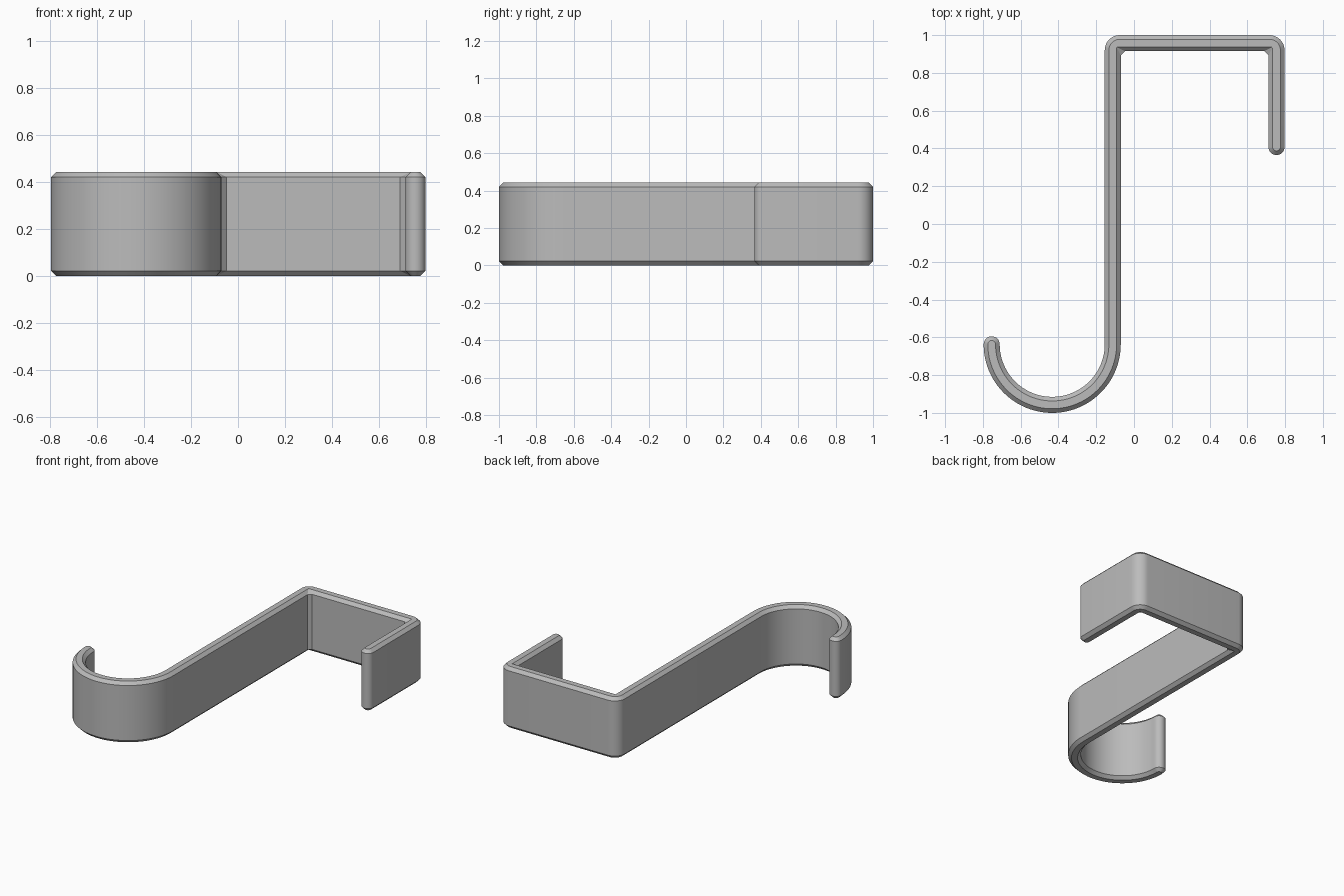
import bpy
import bmesh
from math import sin, cos, radians

cube = bpy.data.objects.get("Cube")
if cube:
    bpy.data.objects.remove(cube, do_unlink=True)

HEIGHT = 0.442
HALF = 0.0425        # half the strip thickness
BEVEL = 0.022        # edge chamfer
CORNER = 0.08        # outer corner radius
HOOK_X, HOOK_Y = -0.433, -0.637
HOOK_R = 0.3205      # hook centreline radius
STEM_X = HOOK_X + HOOK_R
BAR_Y = 1 - HALF
LIP_X = 0.797 - HALF
LIP_END = 0.365 + HALF


def arc(cx, cy, r, start, end, steps):
    angles = [radians(start + (end - start) * i / steps) for i in range(steps + 1)]
    return [(cx + r * cos(a), cy + r * sin(a)) for a in angles]


def outline(inset):
    """Closed strip outline, shrunk by inset."""
    h = HALF - inset
    c = BEVEL - inset
    r = CORNER - inset
    corner_y = 1 - CORNER
    pts = arc(HOOK_X, HOOK_Y, HOOK_R - h, 180, 360, 48)                    # hook inside
    pts += arc(STEM_X - HALF + CORNER, corner_y, r, 180, 90, 12)           # outer corners
    pts += arc(LIP_X + HALF - CORNER, corner_y, r, 90, 0, 12)
    pts += arc(LIP_X, LIP_END, h, 0, -180, 16)                             # lip end
    pts += [(LIP_X - h, BAR_Y - h - c), (LIP_X - h - c, BAR_Y - h)]        # inner corners
    pts += [(STEM_X + h + c, BAR_Y - h), (STEM_X + h, BAR_Y - h - c)]
    pts += arc(HOOK_X, HOOK_Y, HOOK_R + h, 360, 180, 48)                   # hook outside
    pts += arc(HOOK_X - HOOK_R, HOOK_Y, h, 180, 0, 16)[1:-1]               # hook tip
    return pts


# Strip: four stacked outlines, walls between them, caps on both ends
bm = bmesh.new()
levels = [(BEVEL, 0), (0, BEVEL), (0, HEIGHT - BEVEL), (BEVEL, HEIGHT)]
rings = [[bm.verts.new((x, y, z)) for x, y in outline(inset)] for inset, z in levels]
for low, high in zip(rings, rings[1:]):
    for i in range(len(low)):
        j = (i + 1) % len(low)
        bm.faces.new((low[i], low[j], high[j], high[i]))
bm.faces.new(rings[0])
bm.faces.new(rings[-1])
bmesh.ops.remove_doubles(bm, verts=bm.verts, dist=0.0001)
bmesh.ops.recalc_face_normals(bm, faces=bm.faces)
mesh = bpy.data.meshes.new("hook_strip")
bm.to_mesh(mesh)
bm.free()

hook = bpy.data.objects.new("hook_strip", mesh)
bpy.context.collection.objects.link(hook)

# Plain grey finish
grey = bpy.data.materials.new("light grey")
grey.use_nodes = True
colour = (0.5, 0.5, 0.5, 1)
grey.diffuse_color = colour
grey.node_tree.nodes["Principled BSDF"].inputs["Base Color"].default_value = colour
mesh.materials.append(grey)

bpy.ops.object.select_all(action="DESELECT")
hook.select_set(True)
bpy.context.view_layer.objects.active = hook
bpy.ops.object.shade_smooth_by_angle(angle=radians(30))
